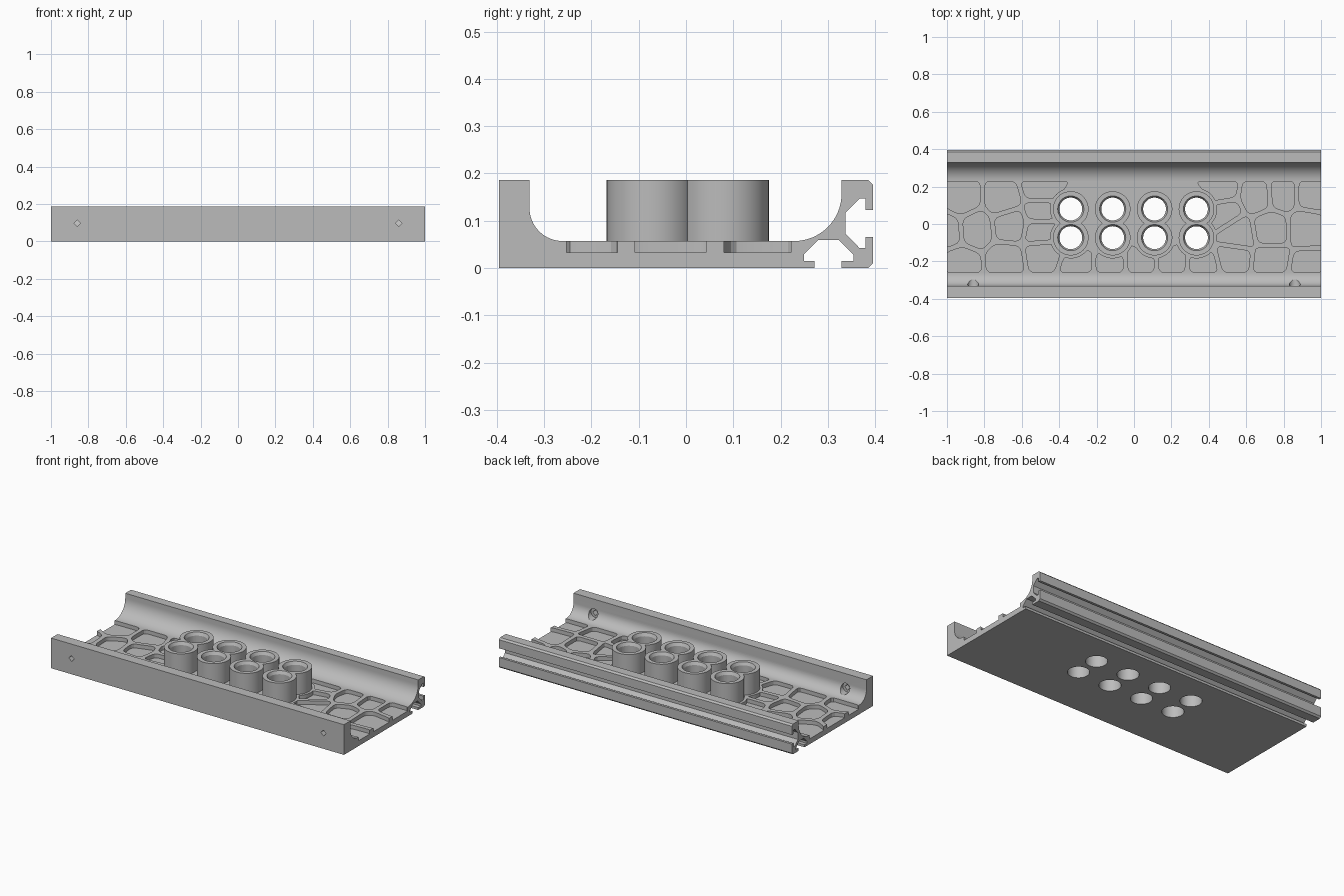
import bpy, bmesh, math
from mathutils import Vector, Matrix

if "Cube" in bpy.data.objects:
    bpy.data.objects.remove(bpy.data.objects["Cube"], do_unlink=True)

grey = bpy.data.materials.new("plain_grey")
grey.use_nodes = True
COLOUR = (0.5, 0.5, 0.5, 1)
grey.diffuse_color = COLOUR
grey.node_tree.nodes["Principled BSDF"].inputs["Base Color"].default_value = COLOUR

TOP, FLOOR, POCKET = 0.186, 0.057, 0.033
TUBE_X = [-0.338, -0.114, 0.11, 0.334]
TUBE_Y = [0.08, -0.073]


def make_object(name, bm):
    bmesh.ops.recalc_face_normals(bm, faces=bm.faces)
    mesh = bpy.data.meshes.new(name)
    bm.to_mesh(mesh)
    bm.free()
    mesh.materials.append(grey)
    obj = bpy.data.objects.new(name, mesh)
    bpy.context.collection.objects.link(obj)
    return obj


def prism(bm, points, direction):
    face = bm.faces.new([bm.verts.new(p) for p in points])
    new = bmesh.ops.extrude_face_region(bm, geom=[face])["geom"]
    verts = [g for g in new if isinstance(g, bmesh.types.BMVert)]
    bmesh.ops.translate(bm, verts=verts, vec=direction)


def cylinders(name, spots, z0, z1, r0, r1=None, sides=48):
    bm = bmesh.new()
    for x, y in spots:
        bmesh.ops.create_cone(bm, cap_ends=True, segments=sides, radius1=r0,
                              radius2=r0 if r1 is None else r1, depth=z1 - z0,
                              matrix=Matrix.Translation((x, y, (z0 + z1) / 2)))
    return make_object(name, bm)


def side_holes(name, y0, y1, radius, sides):
    bm = bmesh.new()
    for x in (-0.86, 0.86):
        bmesh.ops.create_cone(bm, cap_ends=True, segments=sides, radius1=radius,
                              radius2=radius, depth=y1 - y0,
                              matrix=Matrix.Translation((x, (y0 + y1) / 2, 0.097))
                              @ Matrix.Rotation(math.pi / 2, 4, "X"))
    return make_object(name, bm)


def boolean(target, tool, operation="DIFFERENCE"):
    mod = target.modifiers.new("cut", "BOOLEAN")
    mod.operation, mod.solver, mod.object = operation, "EXACT", tool
    bpy.context.view_layer.objects.active = target
    bpy.ops.object.modifier_apply(modifier=mod.name)
    bpy.data.objects.remove(tool, do_unlink=True)


def arc(cy, cz, r, start, end, steps=16):
    angles = [math.radians(start + (end - start) * i / steps) for i in range(steps + 1)]
    return [(cy + r * math.cos(a), cz + r * math.sin(a)) for a in angles]


# Tray cross-section: two walls, coved floor, two T-slots in the back corner
bottom_slot = [(0.272, 0), (0.272, 0.015), (0.249, 0.015), (0.249, 0.028), (0.28, 0.059),
               (0.323, 0.059), (0.354, 0.028), (0.354, 0.015), (0.329, 0.015), (0.329, 0)]
back_slot = [(0.395, 0.066), (0.38, 0.066), (0.38, 0.042), (0.367, 0.042), (0.337, 0.073),
             (0.337, 0.116), (0.367, 0.147), (0.38, 0.147), (0.38, 0.123), (0.395, 0.123)]
profile = ([(-0.395, 0)] + bottom_slot + [(0.385, 0), (0.395, 0.01)] + back_slot
           + [(0.395, TOP - 0.01), (0.385, TOP), (0.329, TOP)]
           + arc(0.229, FLOOR + 0.1, 0.1, 0, -90)
           + arc(-0.261, FLOOR + 0.07, 0.07, -90, -180) + [(-0.331, TOP), (-0.395, TOP)])
bm = bmesh.new()
prism(bm, [(-1, y, z) for y, z in profile], (2, 0, 0))
tray = make_object("slotted_tray", bm)


# Cellular pockets: each cell is the region nearest to its seed
def clip(poly, point, normal):
    out = []
    for a, b in zip(poly, poly[1:] + poly[:1]):
        da, db = (a - point).dot(normal), (b - point).dot(normal)
        if da <= 0:
            out.append(a)
        if da * db < 0:
            out.append(a.lerp(b, da / (da - db)))
    return out


def rounded(poly, size=0.028):
    out = []
    for i, p in enumerate(poly):
        ends = []
        for q in (poly[i - 1], poly[(i + 1) % len(poly)]):
            length = max((q - p).length, 1e-6)
            ends.append(p.lerp(q, min(size, 0.4 * length) / length))
        for t in (0, 0.33, 0.67, 1):
            out.append(ends[0].lerp(p, t).lerp(p.lerp(ends[1], t), t))
    return out


seeds = [(-0.92, 0.13), (-0.70, 0.13), (-0.5, 0.19), (-1.0, -0.03), (-0.85, -0.02),
         (-0.66, 0.0), (-0.93, -0.22), (-0.68, -0.2), (-0.49, -0.17), (-0.5, 0.06),
         (-0.5, -0.03), (-0.3, -0.23), (-0.13, -0.23), (0.04, -0.23), (0.2, -0.23),
         (0.37, -0.23), (0.46, 0.18), (0.48, 0.06), (0.66, 0.15), (0.79, 0.16),
         (0.95, 0.16), (0.55, -0.05), (0.53, -0.19), (0.73, -0.02), (0.73, -0.21),
         (0.92, -0.015), (0.93, -0.245)]
seeds = [Vector(s) for s in seeds]
tube_spots = [Vector((x, y)) for x in TUBE_X for y in TUBE_Y]
RIDGE = 0.013
bm = bmesh.new()
for s in seeds:
    cell = [Vector(c) for c in ((-1.01, -0.258), (1.01, -0.258), (1.01, 0.228), (-1.01, 0.228))]
    for other in seeds + tube_spots:
        if other is not s:
            n = (other - s).normalized()
            edge = (s + other) / 2
            if other not in tube_spots:
                edge = edge - n * RIDGE
            else:
                edge = other - n * 0.09
            cell = clip(cell, edge, n)
            if len(cell) < 3:
                break
    if len(cell) > 2:
        prism(bm, [(p.x, p.y, POCKET) for p in rounded(cell)], (0, 0, 0.06))
pockets = make_object("floor_pockets", bm)
for y in TUBE_Y:
    boolean(pockets, cylinders("tube_pad", [(x, y) for x in TUBE_X], 0, 0.15, 0.111))
boolean(tray, pockets)

# Tubes standing on the floor, the two rows merging
rows = [cylinders("socket_tubes", [(x, y) for x in TUBE_X], 0.045, TOP, 0.095) for y in TUBE_Y]
tubes = rows[0]
boolean(tubes, rows[1], "UNION")

# Bores through tubes and floor, with a tapered mouth
for part in (tubes, tray):
    boolean(part, cylinders("bore", tube_spots, -0.1, 0.3, 0.061))
boolean(tubes, cylinders("bore_mouth", tube_spots, 0.166, TOP + 0.002, 0.06, 0.071))

# Screw holes in the front wall: diamond hole with a round counterbore
boolean(tray, side_holes("counterbore", -0.345, -0.2, 0.03, 32))
boolean(tray, side_holes("screw_hole", -0.45, -0.3, 0.018, 4))

for part in (tray, tubes):
    bpy.ops.object.select_all(action="DESELECT")
    part.select_set(True)
    bpy.context.view_layer.objects.active = part
    bpy.ops.object.shade_smooth_by_angle(angle=math.radians(25))
